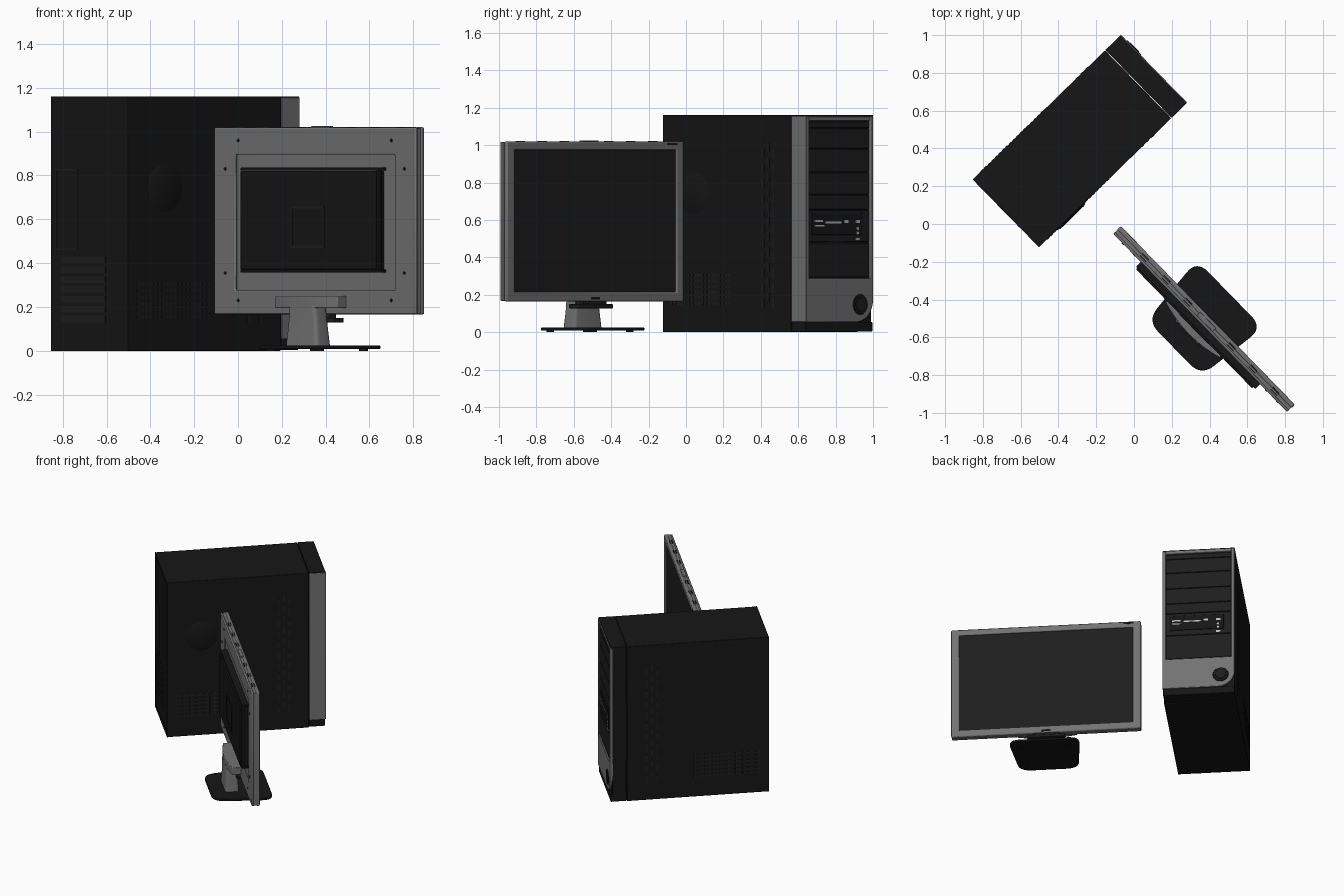
import bpy, bmesh, math
from mathutils import Matrix, Vector

if "Cube" in bpy.data.objects:
    bpy.data.objects.remove(bpy.data.objects["Cube"])

TURN = math.radians(44.3)   # both units face local +x, then turn to this heading


def material(name, v):
    m = bpy.data.materials.new(name)
    m.diffuse_color = (v, v, v, 1)
    m.use_nodes = True
    m.node_tree.nodes["Principled BSDF"].inputs["Base Color"].default_value = m.diffuse_color
    return m


BLACK = material("black", 0.008)
PANEL = material("dark_panel", 0.013)
GREY = material("grey", 0.17)
SILVER = material("silver", 0.5)


def finish(name, bm, mat, bevel=0.0, segs=2):
    bmesh.ops.recalc_face_normals(bm, faces=bm.faces)
    me = bpy.data.meshes.new(name)
    bm.to_mesh(me)
    bm.free()
    me.materials.append(mat)
    ob = bpy.data.objects.new(name, me)
    bpy.context.collection.objects.link(ob)
    ob.rotation_euler.z = TURN
    if bevel:
        b = ob.modifiers.new("bevel", 'BEVEL')
        b.width, b.segments, b.limit_method = bevel, segs, 'ANGLE'
    bpy.ops.object.select_all(action='DESELECT')
    ob.select_set(True)
    bpy.context.view_layer.objects.active = ob
    bpy.ops.object.shade_smooth_by_angle(angle=math.radians(35))
    return ob


def boxes(name, items, mat, bevel=0.0):
    """items: (x0, x1, y0, y1, z0, z1) each"""
    bm = bmesh.new()
    for x0, x1, y0, y1, z0, z1 in items:
        m = Matrix.Translation(((x0 + x1) / 2, (y0 + y1) / 2, (z0 + z1) / 2))
        m = m @ Matrix.Diagonal((x1 - x0, y1 - y0, z1 - z0, 1))
        bmesh.ops.create_cube(bm, size=1, matrix=m)
    return finish(name, bm, mat, bevel)


def frame(name, x0, x1, outer, inner, mat, bevel=0.004):
    bm = bmesh.new()
    loops = []
    for x in (x0, x1):
        for y0, y1, z0, z1 in (outer, inner):
            loops.append([bm.verts.new((x, y, z)) for y, z in
                          ((y0, z0), (y1, z0), (y1, z1), (y0, z1))])
    for a, b in ((0, 1), (1, 3), (3, 2), (2, 0)):
        for i in range(4):
            j = (i + 1) % 4
            bm.faces.new((loops[a][i], loops[a][j], loops[b][j], loops[b][i]))
    return finish(name, bm, mat, bevel)


def prism(name, pts, vec, mat, bevel=0.0):
    bm = bmesh.new()
    f = bm.faces.new([bm.verts.new(p) for p in pts])
    r = bmesh.ops.extrude_face_region(bm, geom=[f])
    vs = [g for g in r['geom'] if isinstance(g, bmesh.types.BMVert)]
    bmesh.ops.translate(bm, vec=Vector(vec), verts=vs)
    return finish(name, bm, mat, bevel)


def discs(name, centres, axis, r1, r2, depth, mat, n=32):
    bm = bmesh.new()
    rot = Vector((0, 0, 1)).rotation_difference(Vector(axis)).to_matrix().to_4x4()
    for c in centres:
        bmesh.ops.create_cone(bm, cap_ends=True, segments=n, radius1=r1, radius2=r2,
                              depth=depth, matrix=Matrix.Translation(c) @ rot)
    return finish(name, bm, mat)


def rounded(corners, r, n=6):
    """round the corners of a convex 2D polygon"""
    out = []
    for i, c in enumerate(corners):
        c = Vector(c)
        p = c + (Vector(corners[i - 1]) - c).normalized() * r
        q = c + (Vector(corners[(i + 1) % len(corners)]) - c).normalized() * r
        for k in range(n + 1):
            t = k / n
            out.append((1 - t) ** 2 * p + 2 * t * (1 - t) * c + t * t * q)
    return out


# ---------- tower ----------
R, L, BACK, SEAM, FRONT, H = 0.263, 0.765, -0.443, 0.535, 0.65, 1.16
boxes("tower_case", [(BACK, SEAM - 0.003, R, L, 0, H)], BLACK, 0.004)
boxes("bezel_core", [(SEAM, 0.635, R + 0.004, L, 0.003, H)], BLACK, 0.004)
boxes("bezel_side", [(SEAM, FRONT, R, R + 0.01, 0.055, H - 0.004)], GREY, 0.003)
boxes("bezel_top", [(SEAM, FRONT - 0.004, R + 0.002, L, H - 0.006, H)], BLACK)
boxes("bezel_foot", [(SEAM, FRONT - 0.006, R + 0.004, L, 0.003, 0.055)], BLACK, 0.003)
boxes("bezel_strips", [(0.625, FRONT, R, 0.288, 0.28, H - 0.006),
                       (0.625, FRONT, 0.742, L, 0.28, H - 0.006),
                       (0.625, FRONT, 0.286, 0.744, 1.13, H - 0.006)], GREY, 0.004)

# lower front plate with one round corner
arc = [(0.645 + 0.12 * math.cos(a), 0.175 + 0.12 * math.sin(a))
       for a in [math.radians(-90 + 9 * k) for k in range(11)]]
plate = [(R, 0.055)] + arc + [(L, 0.29), (R, 0.29)]
prism("lower_front_plate", [(0.625, y, z) for y, z in plate], (0.025, 0, 0), GREY, 0.004)
discs("power_button_ring", [(FRONT, 0.668, 0.148)], (1, 0, 0), 0.058, 0.052, 0.008, BLACK)
discs("power_button", [(FRONT + 0.003, 0.668, 0.148)], (1, 0, 0), 0.038, 0.034, 0.008, PANEL)

# drive bay covers
edges = [0.292, 0.48, 0.655, 0.735, 0.855, 0.98, 1.09, 1.128]
boxes("bay_covers", [(0.62, 0.643, 0.289, 0.741, a + 0.002, b - 0.002)
                     for a, b in zip(edges, edges[1:])], PANEL, 0.003)
boxes("card_reader", [(0.64, 0.647, 0.31, 0.69, 0.52, 0.635)], BLACK, 0.003)
boxes("card_slots", [(0.645, 0.649, 0.33, 0.39, 0.588, 0.6),
                     (0.645, 0.649, 0.41, 0.53, 0.582, 0.592),
                     (0.645, 0.649, 0.33, 0.40, 0.566, 0.573),
                     (0.645, 0.649, 0.55, 0.58, 0.585, 0.6),
                     (0.645, 0.649, 0.635, 0.668, 0.585, 0.6),
                     (0.645, 0.649, 0.635, 0.668, 0.49, 0.505)], SILVER)
discs("audio_jacks", [(0.647, 0.65, 0.555), (0.647, 0.65, 0.53)], (1, 0, 0),
      0.01, 0.009, 0.006, SILVER, 12)

# side vents on both sides
for side, y in (("right", R), ("left", L)):
    boxes(side + "_vent_grid",
          [(-0.386 + i * 0.026, -0.370 + i * 0.026, y - 0.002, y + 0.002,
            0.145 + j * 0.03, 0.163 + j * 0.03) for i in range(18) for j in range(6)], PANEL)
    boxes(side + "_vent_slots",
          [(0.315 + c * 0.038, 0.33 + c * 0.038, y - 0.002, y + 0.002,
            0.13 + k * 0.08 + (c % 2) * 0.035, 0.18 + k * 0.08 + (c % 2) * 0.035)
           for c in range(3) for k in range(11)], PANEL)
discs("fan_bulge", [(-0.208, R - 0.004, 0.745)], (0, -1, 0), 0.115, 0.085, 0.012, BLACK, 40)

# back panel details
frame("rear_rim", BACK - 0.003, BACK + 0.002, (R, L, 0.0, H), (R + 0.015, L - 0.015, 0.03, H - 0.03),
      BLACK, 0)
frame("rear_port_panel", BACK - 0.004, BACK + 0.002, (0.59, 0.735, 0.46, 0.83),
      (0.597, 0.728, 0.467, 0.823), PANEL, 0)
boxes("rear_slot_covers", [(BACK - 0.004, BACK + 0.002, 0.41, 0.70, 0.13 + k * 0.045,
                            0.16 + k * 0.045) for k in range(7)], PANEL)

# ---------- monitor ----------
C, W = -0.619, 0.661
Y0, Y1, Z0, Z1 = C - W, C + W, 0.165, 1.02
frame("monitor_front_frame", -0.085, -0.058, (Y0, Y1, Z0, Z1),
      (Y0 + 0.055, Y1 - 0.055, Z0 + 0.05, Z1 - 0.045), GREY, 0.008)
boxes("monitor_body", [(-0.103, -0.08, Y0 + 0.003, Y1 - 0.003, Z0 + 0.003, Z1 - 0.003)], GREY, 0.003)
frame("monitor_back_frame", -0.115, -0.1, (Y0 + 0.002, Y1 - 0.002, Z0 + 0.002, Z1 - 0.002),
      (C - 0.52, C + 0.52, 0.275, 0.895), GREY, 0.006)
boxes("screen", [(-0.082, -0.066, Y0 + 0.05, Y1 - 0.05, Z0 + 0.045, Z1 - 0.04)], PANEL)
boxes("front_sensor", [(-0.06, -0.056, C - 0.03, C + 0.03, 0.174, 0.188)], BLACK)
boxes("monitor_buttons", [(-0.06, -0.056, -0.08, -0.01, 1.0, 1.012)], BLACK)
boxes("top_grip", [(-0.1, -0.075, C - 0.08, C + 0.04, 1.015, 1.026)], GREY, 0.003)
boxes("top_vents", [(-0.096 + r * 0.016, -0.09 + r * 0.016, Y0 + 0.1 + k * 0.165,
                     Y0 + 0.15 + k * 0.165, 1.016, 1.0215) for r in range(2) for k in range(7)], BLACK)
discs("back_screws", [(-0.116, C + s * d, z) for s in (-1, 1)
                      for d, z in ((0.5, 0.96), (0.5, 0.23), (0.585, 0.83), (0.585, 0.355))],
      (-1, 0, 0), 0.008, 0.007, 0.004, BLACK, 12)

# rear electronics housing
boxes("rear_housing", [(-0.16, -0.1, C - 0.44, C + 0.44, 0.37, 0.82)], BLACK, 0.004)
boxes("rear_housing_lips", [(-0.15, -0.1, C - 0.455, C + 0.45, z, z + 0.014) for z in (0.357, 0.822)]
      + [(-0.15, -0.13, C - 0.452, C - 0.438, 0.37, 0.825)], BLACK, 0.003)
frame("mount_plate", -0.163, -0.155, (C - 0.11, C + 0.11, 0.47, 0.66),
      (C - 0.1, C + 0.1, 0.48, 0.65), PANEL, 0)

# stand: curved bracket, tapered neck, hinge and base
bow = [(-0.17 - 0.03 * (1 - t * t), C + 0.205 * t) for t in [k / 6 - 1 for k in range(13)]]
outline = [(-0.1, C - 0.205)] + bow + [(-0.1, C + 0.205)]
prism("stand_bracket", [(x, y, 0.195) for x, y in outline], (0, 0, 0.055), GREY, 0.004)
bm = bmesh.new()
rings = []
for z, hw, x0, x1 in ((0.02, 0.105, -0.205, -0.11), (0.11, 0.095, -0.2, -0.115), (0.21, 0.085, -0.2, -0.12)):
    rings.append([bm.verts.new((p.x, p.y, z)) for p in
                  rounded([(x0, C - hw), (x1, C - hw), (x1, C + hw), (x0, C + hw)], 0.02, 4)])
for a, b in zip(rings, rings[1:]):
    for i in range(len(a)):
        bm.faces.new((a[i - 1], a[i], b[i], b[i - 1]))
bm.faces.new(rings[0])
bm.faces.new(rings[-1])
finish("stand_neck", bm, GREY)
boxes("stand_hinge", [(-0.13, -0.055, C - 0.13, C + 0.13, 0.128, 0.15),
                      (-0.12, -0.065, C - 0.09, C + 0.09, 0.145, 0.17)], PANEL, 0.004)
base = rounded([(-0.307, C - 0.205), (0.104, C - 0.25), (0.104, C + 0.25), (-0.307, C + 0.205)], 0.085, 8)
prism("stand_base", [(p.x, p.y, 0.008) for p in base], (0, 0, 0.016), BLACK, 0.003)
discs("base_feet", [(x, C + s * 0.16, 0.005) for x in (-0.24, 0.04) for s in (-1, 1)],
      (0, 0, 1), 0.02, 0.02, 0.01, BLACK, 16)
